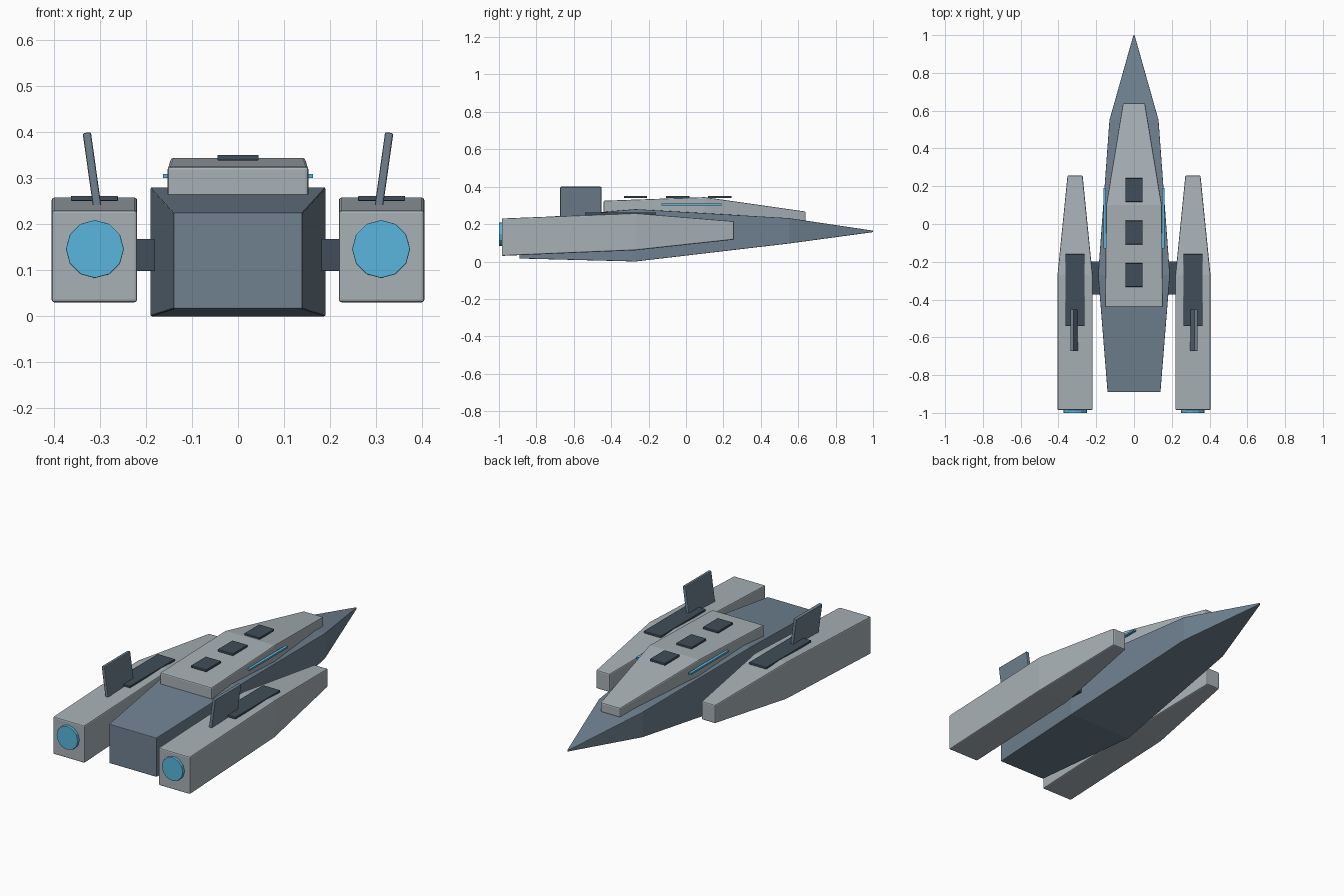
import bpy, bmesh
from math import radians, pi
from mathutils import Matrix

if "Cube" in bpy.data.objects:
    bpy.data.objects.remove(bpy.data.objects["Cube"])


def material(name, r, g, b):
    m = bpy.data.materials.new(name)
    m.diffuse_color = (r, g, b, 1)
    m.use_nodes = True
    m.node_tree.nodes["Principled BSDF"].inputs["Base Color"].default_value = m.diffuse_color
    return m


SLATE = material("slate", 0.16, 0.22, 0.28)
PALE = material("pale_grey", 0.39, 0.44, 0.47)
DARK = material("dark_grey", 0.05, 0.075, 0.10)
GLOW = material("blue_glow", 0.10, 0.47, 0.73)


def finish(name, bm, mat, bevel=0.0):
    bmesh.ops.recalc_face_normals(bm, faces=bm.faces)
    mesh = bpy.data.meshes.new(name)
    bm.to_mesh(mesh)
    bm.free()
    mesh.materials.append(mat)
    ob = bpy.data.objects.new(name, mesh)
    bpy.context.collection.objects.link(ob)
    if bevel:
        mod = ob.modifiers.new("bevel", 'BEVEL')
        mod.width, mod.segments = bevel, 2
        mod.limit_method, mod.angle_limit = 'ANGLE', radians(30)
    return ob


def loft(name, stations, mat, cx=0.0, bevel=0.0):
    """Rectangular stations (y, half width, z low, z high) skinned along y."""
    bm = bmesh.new()
    rings = [[bm.verts.new((cx + sx * w, y, z)) for sx, z in
              ((-1, lo), (1, lo), (1, hi), (-1, hi))] for y, w, lo, hi in stations]
    for a, b in zip(rings, rings[1:]):
        for i in range(4):
            j = (i + 1) % 4
            bm.faces.new((a[i], a[j], b[j], b[i]))
    bm.faces.new(rings[0])
    bm.faces.new(rings[-1])
    return finish(name, bm, mat, bevel)


def box(name, centre, size, mat, tilt=0.0, bevel=0.002):
    bm = bmesh.new()
    bmesh.ops.create_cube(bm, size=1, matrix=Matrix.Translation(centre)
                          @ Matrix.Rotation(tilt, 4, 'Y') @ Matrix.Diagonal((*size, 1)))
    return finish(name, bm, mat, bevel)


# Main hull and raised deck
loft("hull", [(-0.89, 0.14, 0.016, 0.225), (-0.27, 0.19, 0.0, 0.28),
              (0.55, 0.13, 0.096, 0.232), (1.0, 0.003, 0.157, 0.165)], SLATE, bevel=0.003)
loft("upper_deck", [(-0.44, 0.153, 0.255, 0.325), (0.10, 0.147, 0.235, 0.344),
                    (0.64, 0.058, 0.215, 0.267)], PALE, bevel=0.006)

# Roof hatches
for i, y in enumerate((-0.27, -0.045, 0.18)):
    box(f"roof_hatch_{i + 1}", (0, y, 0.345), (0.09, 0.125, 0.012), DARK)

for side, s in (("left", -1), ("right", 1)):
    cx = s * 0.312
    # Engine pod
    loft(f"pod_{side}", [(-0.985, 0.093, 0.03, 0.23), (-0.27, 0.093, 0.06, 0.258),
                         (0.257, 0.04, 0.117, 0.215)], PALE, cx, 0.006)
    # Engine disc
    bm = bmesh.new()
    bmesh.ops.create_cone(bm, cap_ends=True, segments=12, radius1=0.063, radius2=0.063,
                          depth=0.04, matrix=Matrix.Translation((s * 0.311, -0.98, 0.146))
                          @ Matrix.Rotation(pi / 2, 4, 'X'))
    finish(f"engine_disc_{side}", bm, GLOW, 0.002)
    # Pylon, pod panel, fin and side light strip
    box(f"pylon_{side}", (s * 0.205, -0.285, 0.133), (0.12, 0.175, 0.07), DARK)
    box(f"pod_panel_{side}", (cx, -0.35, 0.256), (0.102, 0.38, 0.011), DARK)
    box(f"fin_{side}", (s * 0.316, -0.5625, 0.309), (0.018, 0.22, 0.182), SLATE,
        tilt=s * radians(8), bevel=0.004)
    box(f"light_strip_{side}", (s * 0.155, 0.03, 0.305), (0.015, 0.32, 0.009), GLOW, bevel=0)
